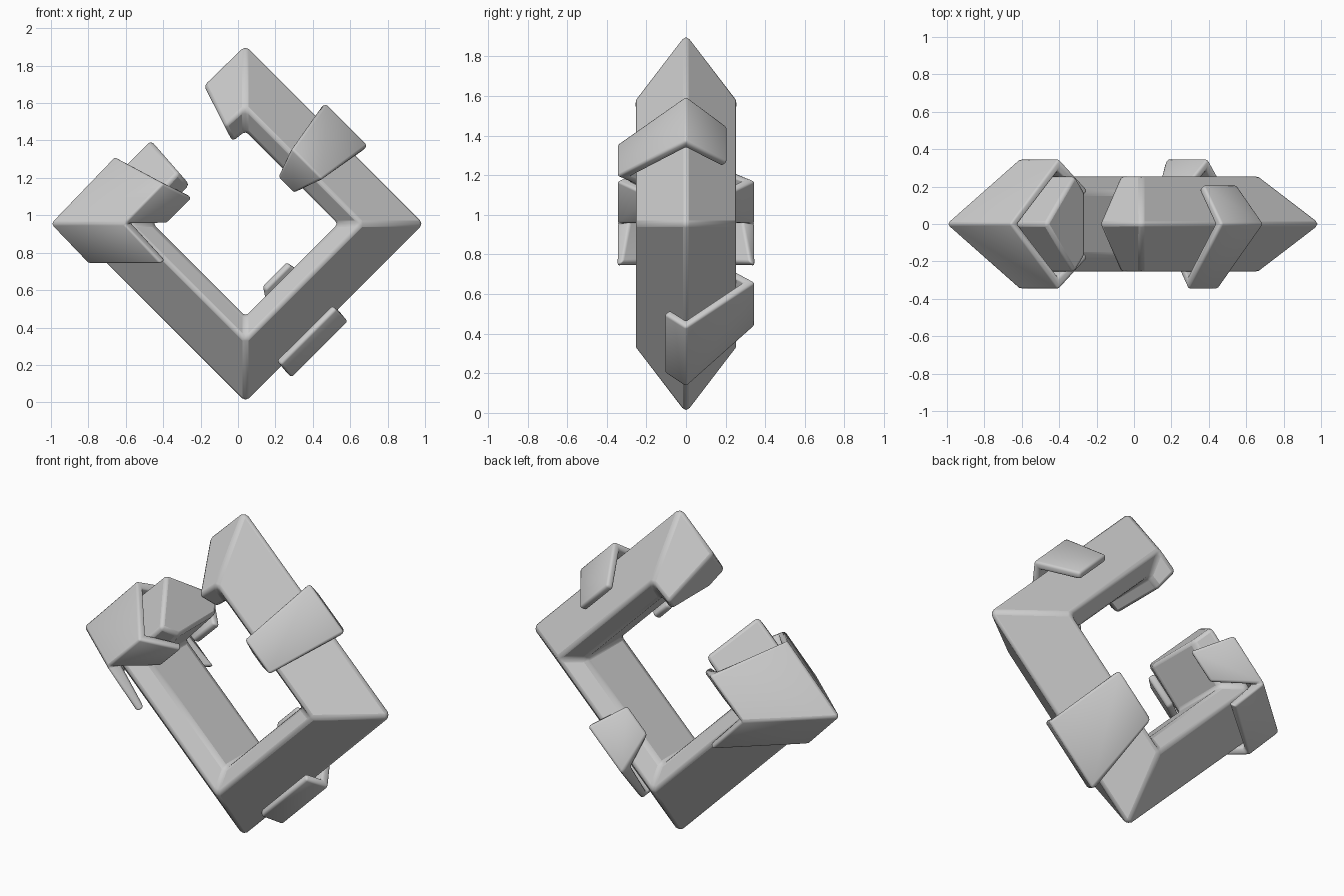
import bpy, bmesh, math
from mathutils import Vector

if "Cube" in bpy.data.objects:
    bpy.data.objects.remove(bpy.data.objects["Cube"])

CX, CZ = 0.04, 0.955          # centre of the diamond ring
D = 1 / math.sqrt(2)


def finish(name, bm, bevel, thickness=0):
    """Turn a bmesh into a softened, smooth-shaded object."""
    bmesh.ops.recalc_face_normals(bm, faces=bm.faces)
    if thickness:
        bm.faces.ensure_lookup_table()
        f = bm.faces[0]
        if f.normal.dot(f.calc_center_median() - Vector((CX, 0, CZ))) < 0:
            bmesh.ops.reverse_faces(bm, faces=bm.faces)
    me = bpy.data.meshes.new(name)
    bm.to_mesh(me)
    bm.free()
    ob = bpy.data.objects.new(name, me)
    bpy.context.collection.objects.link(ob)
    if thickness:
        s = ob.modifiers.new("thickness", 'SOLIDIFY')
        s.thickness = thickness
        s.offset = -1
        s.use_even_offset = True
    b = ob.modifiers.new("soft_edges", 'BEVEL')
    b.width = bevel
    b.segments = 2
    b.limit_method = 'ANGLE'
    b.angle_limit = math.radians(25)
    bpy.ops.object.select_all(action='DESELECT')
    ob.select_set(True)
    bpy.context.view_layer.objects.active = ob
    bpy.ops.object.shade_smooth_by_angle(angle=math.radians(35))
    return ob


def sheet(bm, rows):
    """Quads between rows of points; None leaves a gap."""
    grid = [[bm.verts.new(p) for p in row] for row in rows]
    for a, b in zip(grid, grid[1:]):
        for i in range(min(len(a), len(b)) - 1):
            bm.faces.new((a[i], a[i + 1], b[i + 1], b[i]))
    return grid


# Open diamond ring: five-sided section swept past three corners to the fourth
ring_stations = [((-.47, 1.405), (-.26, 1.165))]
for dx, dz in ((-1, 0), (0, -1), (1, 0), (0, 1)):
    ring_stations.append(((CX + .964 * dx, CZ + .964 * dz),
                          (CX + .495 * dx, CZ + .495 * dz)))
ring_stations.append(((-.185, 1.70), (-.03, 1.395)))
section = [(0, 0), (.73, .262), (1, .17), (1, -.17), (.73, -.262), (0, 0)]
bm = bmesh.new()
loops = []
for outer, inner in ring_stations:
    loops.append([bm.verts.new((outer[0] + (inner[0] - outer[0]) * t, y,
                                outer[1] + (inner[1] - outer[1]) * t))
                  for t, y in section[:5]])
for a, b in zip(loops, loops[1:]):
    for i in range(5):
        j = (i + 1) % 5
        bm.faces.new((a[i], a[j], b[j], b[i]))
bm.faces.new(loops[0])
bm.faces.new(loops[-1])
finish("broken_ring", bm, .02)


# Broken bands: rows of (ring radius, y, start and end along the arm)
def band(name, normal, tangent, rows):
    def point(r, y, a):
        return (CX + (normal[0] * r * D + tangent[0] * a) * D, y,
                CZ + (normal[1] * r * D + tangent[1] * a) * D)
    bm = bmesh.new()
    sheet(bm, [[point(r, y, a0), point(r, y, a1)] for r, y, a0, a1 in rows])
    finish(name, bm, .013, .042)


band("upper_band", (1, 1), (1, -1), [
    (.82, .21, -.113, .141), (1.075, 0, -.152, .166),
    (.65, -.35, -.106, .12), (.42, -.18, -.053, .067)])
band("lower_band", (1, -1), (1, 1), [
    (.94, -.11, -.40, .02), (1.075, 0, -.407, .018),
    (.65, .35, -.269, .042), (.42, .18, -.173, .01)])

# Corner wrap around the left corner, with lips folded inward on the upper leg
apex = [(-.80, .74), (-1.006, .955), (-.66, 1.315)]
side = [(-.41, .74), (-.61, .955), (-.40, 1.17)]
lip = [(-.38, .955), (-.245, 1.09)]
bm = bmesh.new()
ridge = [bm.verts.new((x, 0, z)) for x, z in apex]
for sy in (1, -1):
    s = [bm.verts.new((x, .35 * sy, z)) for x, z in side]
    l = [bm.verts.new((x, .18 * sy, z)) for x, z in lip]
    for i in (0, 1):
        bm.faces.new((ridge[i], ridge[i + 1], s[i + 1], s[i]))
    bm.faces.new((s[1], s[2], l[1], l[0]))
finish("corner_wrap", bm, .013, .042)
